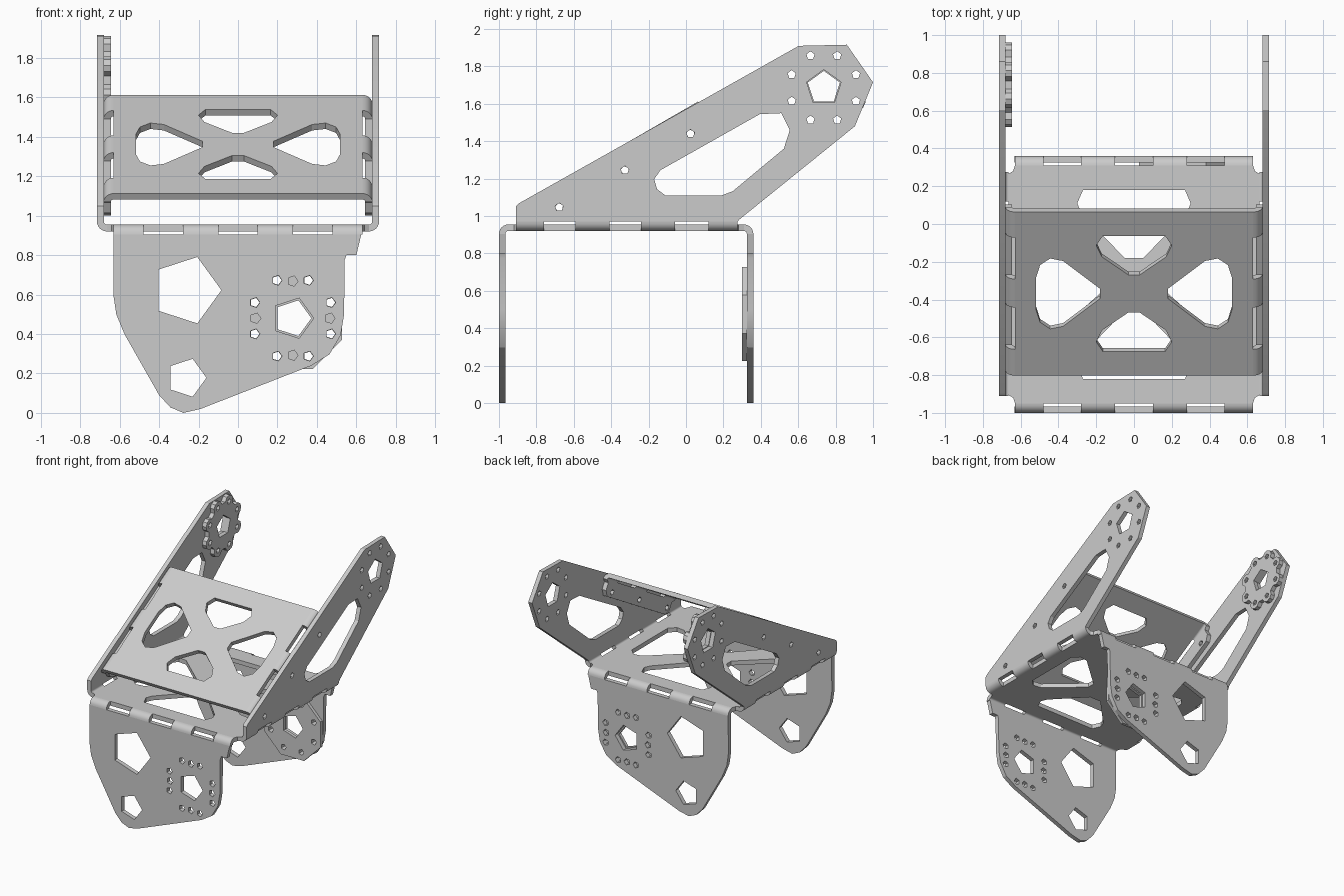
import bpy, bmesh
from math import cos, sin, pi, radians
from mathutils import Vector, Matrix

if "Cube" in bpy.data.objects:
    bpy.data.objects.remove(bpy.data.objects["Cube"])

T, R = 0.035, 0.05                      # sheet thickness, outer bend radius
X, Y, Z = Vector((1, 0, 0)), Vector((0, 1, 0)), Vector((0, 0, 1))


def ngon(cx, cy, r, n=5, turn=0.0):
    return [(cx + r * cos(turn + 2 * pi * i / n), cy + r * sin(turn + 2 * pi * i / n)) for i in range(n)]


def ring(cx, cy, r, hole, turn=0.0):
    return [ngon(x, y, hole, 5, turn) for x, y in ngon(cx, cy, r, 8, pi / 8)]


def sheet(bm, loops, origin, u, v, depth=T):
    """Extruded outline with holes, centred on origin in the plane of u and v."""
    cu = bpy.data.curves.new("outline", 'CURVE')
    cu.dimensions, cu.fill_mode, cu.extrude = '2D', 'BOTH', depth / 2
    for pts in loops:
        sp = cu.splines.new('POLY')
        sp.points.add(len(pts) - 1)
        for p, (a, b) in zip(sp.points, pts):
            p.co = (a, b, 0, 1)
        sp.use_cyclic_u = True
    ob = bpy.data.objects.new("outline", cu)
    bpy.context.collection.objects.link(ob)
    dg = bpy.context.evaluated_depsgraph_get()
    me = bpy.data.meshes.new_from_object(ob.evaluated_get(dg))
    m = Matrix((u, v, u.cross(v))).transposed().to_4x4()
    m.translation = origin
    me.transform(m)
    bm.from_mesh(me)
    bpy.data.objects.remove(ob)
    bpy.data.curves.remove(cu)
    bpy.data.meshes.remove(me)


def bend(bm, centre, a, b, axis, spans):
    """Quarter-round bend from direction a to b, in pieces with slots between."""
    arc = [(cos(i * pi / 12), sin(i * pi / 12)) for i in range(7)]
    prof = [(R * c, R * s) for c, s in arc] + [((R - T) * c, (R - T) * s) for c, s in reversed(arc)]
    for p, q in spans:
        sheet(bm, [prof], centre + axis * (p + q) / 2, a, b, q - p)


def finish(bm, name):
    bmesh.ops.remove_doubles(bm, verts=bm.verts, dist=0.0002)
    bmesh.ops.recalc_face_normals(bm, faces=bm.faces)
    me = bpy.data.meshes.new(name)
    bm.to_mesh(me)
    bm.free()
    ob = bpy.data.objects.new(name, me)
    bpy.context.collection.objects.link(ob)
    bpy.ops.object.select_all(action='DESELECT')
    ob.select_set(True)
    bpy.context.view_layer.objects.active = ob
    bpy.ops.object.shade_smooth_by_angle(angle=radians(25))


def mirrored(half):
    """Close a half outline by mirroring its points across the second axis."""
    return half + [(-x, y) for x, y in reversed(half)]


def cross_cutouts(end, side, cy):
    """Two end windows and two side windows around (0, cy)."""
    loops = []
    for k in (1, -1):
        loops.append([(x, cy + k * y) for x, y in mirrored(end)])
        loops.append([(k * x, cy + y) for x, y in side + [(x, -y) for x, y in reversed(side)]])
    return loops


# ---- base bracket: horizontal plate
base = bmesh.new()
mid = -0.32
corner = [(0.665, -0.585), (0.64, -0.60), (0.63, -0.63)]
plate = [(x, mid + y) for x, y in corner]
plate = mirrored(plate) + [(x, 2 * mid - y) for x, y in reversed(mirrored(plate))]
wins = cross_cutouts([(0.05, 0.14), (0.28, 0.38), (0.30, 0.43), (0.27, 0.50)],
                     [(0.16, 0.03), (0.43, 0.27), (0.50, 0.28), (0.55, 0.23)], mid)
sheet(base, [plate] + wins, Vector((0, 0, 0.9375)), X, Y)

# front and rear hanging flanges with their slotted bends
flange = [(-.63, .905), (-.632, .6), (-.617, .5), (-.576, .4), (-.40, .09), (-.343, .028), (-.277, 0),
          (-.19, .02), (.373, .24), (.464, .297), (.52, .393), (.538, .5), (.54, .774), (.55, .80),
          (.60, .80), (.625, .905)]
HX, HZ = 0.277, 0.48
holes = [ngon(-.261, .622, .177), ngon(-.261, .178, .101), ngon(HX, HZ, .107)]
holes += ring(HX, HZ, .208, .026)
holes += [ngon(x, z, .027) for x, z in ngon(HX, HZ, .188, 4)]
spans_x = [(-.63, -.48), (-.28, -.1), (.1, .28), (.48, .63)]
for y, yc, d in ((-1 + T / 2, -0.95, -1), (0.36 - T / 2, 0.31, 1)):
    sheet(base, [flange] + holes, Vector((0, y, 0)), X, Z)
    bend(base, Vector((0, yc, 0.905)), Y * d, Z, X, spans_x)

# rising side arms with their slotted bends
AY, AZ = 0.737, 1.686
arm = [(-.91, .97), (-.91, 1.05), (-.895, 1.067), (.603, 1.91), (.86, 1.916), (1.0, 1.715),
       (.903, 1.48), (.287, .983), (.275, .97)]
window = [(-.17, 1.197), (-.155, 1.144), (-.11, 1.11), (.19, 1.11), (.25, 1.133), (.523, 1.36),
          (.555, 1.46), (.51, 1.55), (.395, 1.545), (-.137, 1.245)]
screws = [(-.678, 1.047), (-.327, 1.245), (.024, 1.44)]
arm_holes = [window, ngon(AY, AZ, .097, 5, pi / 2)] + ring(AY, AZ, .186, .023, pi / 2)
arm_holes += [ngon(y, z, .023, 5, pi / 2) for y, z in screws]
spans_y = [(-.91, -.76), (-.59, -.41), (-.24, -.06), (.12, .275)]
for d in (-1, 1):
    sheet(base, [arm] + arm_holes, Vector((d * (0.715 - T / 2), 0, 0)), Y, Z)
    bend(base, Vector((d * 0.665, 0, 0.97)), X * d, -Z, Y, spans_y)
finish(base, "base_bracket")

# ---- tilted cross brace between the arms
brace = bmesh.new()
S = Vector((0, cos(pi / 6), sin(pi / 6)))
N = X.cross(S)
O = Vector((0, -0.802, 1.112))
panel = [(-.63, 0), (.63, 0), (.63, 1), (-.63, 1)]
wins = cross_cutouts([(.03, .115), (.17, .225), (.2, .295), (.165, .353)],
                     [(.18, .03), (.376, .2), (.444, .215), (.497, .175), (.518, .1)], 0.5)
sheet(brace, [panel] + wins, O - N * T / 2, X, S)
tab = [(.0, R), (.03, R + .02), (.03, .13), (.07, .17), (.93, .17), (.97, .13), (.97, R + .02), (1, R)]
tab_holes = []
for y, z in screws:
    rel = Vector((0, y, z)) - O
    tab_holes.append(ngon(rel.dot(S), -rel.dot(N), .023))
for d in (-1, 1):
    sheet(brace, [tab] + tab_holes, O + X * d * (0.68 - T / 2), S, -N)
    bend(brace, O + X * d * 0.63 - N * R, X * d, N, S, [(0, .16), (.416, .59), (.843, 1)])
finish(brace, "tilted_brace")

# ---- scalloped hub inside the left arm
hub = bmesh.new()
lobes = []
for i in range(8):
    a = pi / 8 + i * pi / 4
    cy, cz = AY + .186 * cos(a), AZ + .186 * sin(a)
    lobes += [(cy + .052 * cos(a + t), cz + .052 * sin(a + t)) for t in (-1.7, -.95, -.32, .32, .95, 1.7)]
sheet(hub, [lobes, ngon(AY, AZ, .09, 5, pi / 2)] + ring(AY, AZ, .186, .023, pi / 2),
      Vector((-0.6625, 0, 0)), Y, Z)
finish(hub, "arm_hub")

# ---- octagonal hub inside the rear flange
hub = bmesh.new()
sheet(hub, [ngon(HX, HZ - .005, .272, 8, pi / 8), ngon(HX, HZ, .095)] + ring(HX, HZ, .208, .024),
      Vector((0, 0.3125, 0)), X, Z, 0.025)
finish(hub, "rear_hub")
